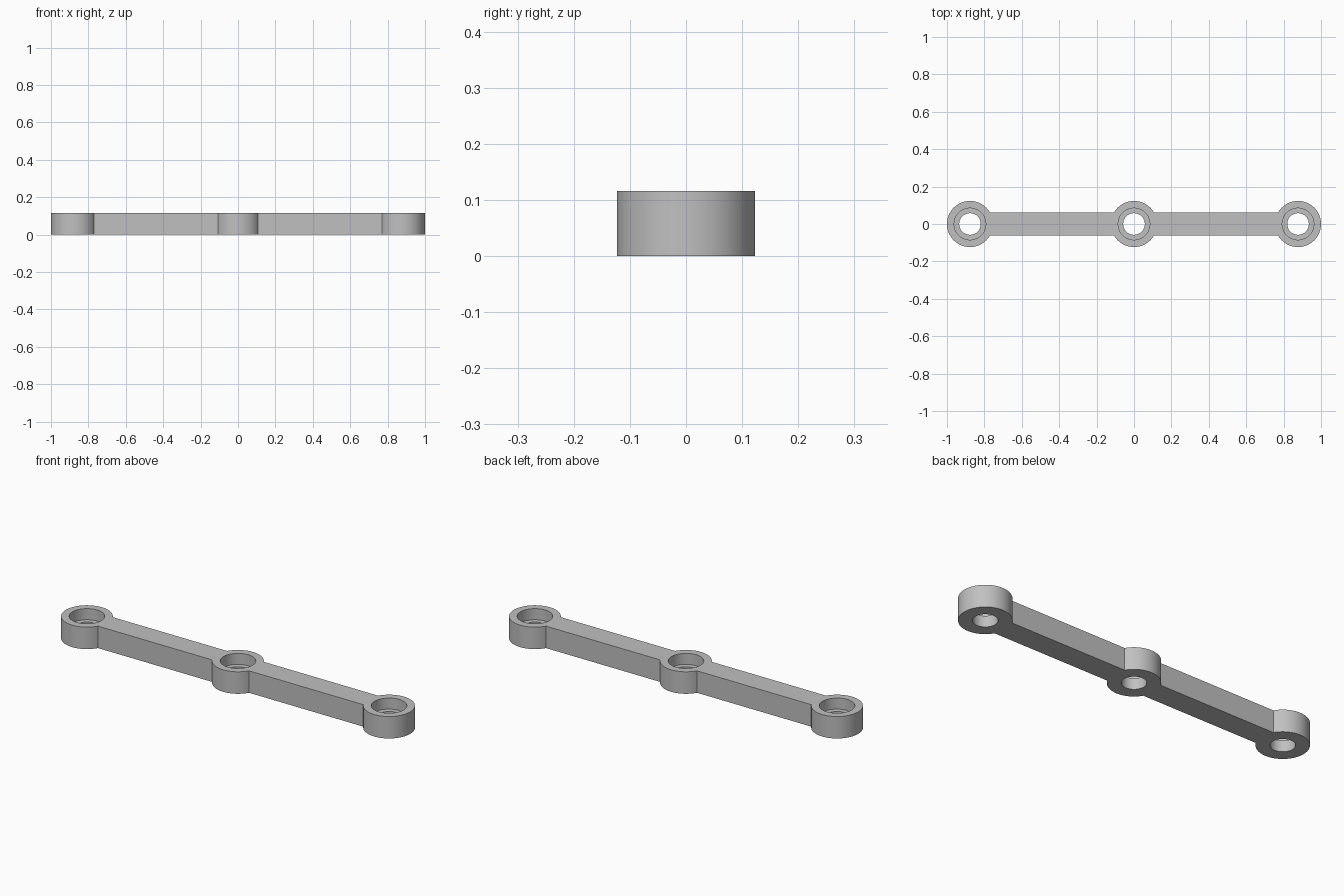
import bpy, bmesh
from math import radians, asin, pi, cos, sin

if "Cube" in bpy.data.objects:
    bpy.data.objects.remove(bpy.data.objects["Cube"], do_unlink=True)

HEIGHT = 0.1154
BOSS_R = 0.123
BAR_HALF = 0.0615
BORE_R = 0.0577
SEAT_R = 0.0846
SEAT_DEPTH = 0.058
SPACING = 1 - BOSS_R
CENTRES = (-SPACING, 0, SPACING)

grey = bpy.data.materials.new("plain grey")
grey.use_nodes = True
colour = (0.53, 0.53, 0.53, 1)
grey.diffuse_color = colour
grey.node_tree.nodes["Principled BSDF"].inputs["Base Color"].default_value = colour


def arc(cx, start, end, steps):
    """Points on a boss outline, end points included."""
    angles = [start + (end - start) * i / steps for i in range(steps + 1)]
    return [(cx + BOSS_R * cos(a), BOSS_R * sin(a)) for a in angles]


def new_object(name, bm):
    bmesh.ops.recalc_face_normals(bm, faces=bm.faces)
    mesh = bpy.data.meshes.new(name)
    bm.to_mesh(mesh)
    bm.free()
    mesh.materials.append(grey)
    obj = bpy.data.objects.new(name, mesh)
    bpy.context.collection.objects.link(obj)
    return obj


# Link outline: counter-clockwise around the bosses, joined by straight bar sides
t = asin(BAR_HALF / BOSS_R)
outline = arc(SPACING, t - pi, pi - t, 80)
outline += arc(0, t, pi - t, 36)
outline += arc(-SPACING, t, 2 * pi - t, 80)
outline += arc(0, pi + t, 2 * pi - t, 36)

bm = bmesh.new()
base = bm.faces.new([bm.verts.new((x, y, 0)) for x, y in outline])
extruded = bmesh.ops.extrude_face_region(bm, geom=[base], use_keep_orig=True)
top_verts = [v for v in extruded["geom"] if isinstance(v, bmesh.types.BMVert)]
bmesh.ops.translate(bm, verts=top_verts, vec=(0, 0, HEIGHT))
link = new_object("link_arm", bm)


# Through bores and the wider bearing seats sunk into the top
def cut_hole(name, x, radius, bottom, top):
    cb = bmesh.new()
    bmesh.ops.create_cone(cb, cap_ends=True, segments=72, radius1=radius,
                          radius2=radius, depth=top - bottom)
    bmesh.ops.translate(cb, verts=cb.verts, vec=(x, 0, (bottom + top) / 2))
    cutter = new_object(name, cb)
    cutter.hide_render = True
    mod = link.modifiers.new(name, "BOOLEAN")
    mod.operation = "DIFFERENCE"
    mod.solver = "EXACT"
    mod.object = cutter
    return cutter


cutters = []
for x in CENTRES:
    cutters.append(cut_hole("bore_cutter", x, BORE_R, -0.1, HEIGHT + 0.1))
    cutters.append(cut_hole("seat_cutter", x, SEAT_R, HEIGHT - SEAT_DEPTH, HEIGHT + 0.1))

# Bake the cuts and remove the cutters
graph = bpy.context.evaluated_depsgraph_get()
baked = bpy.data.meshes.new_from_object(link.evaluated_get(graph))
link.modifiers.clear()
link.data = baked
for cutter in cutters:
    bpy.data.objects.remove(cutter, do_unlink=True)

# Round walls smooth, rims and corners sharp
bpy.ops.object.select_all(action="DESELECT")
link.select_set(True)
bpy.context.view_layer.objects.active = link
bpy.ops.object.shade_smooth_by_angle(angle=radians(30))
